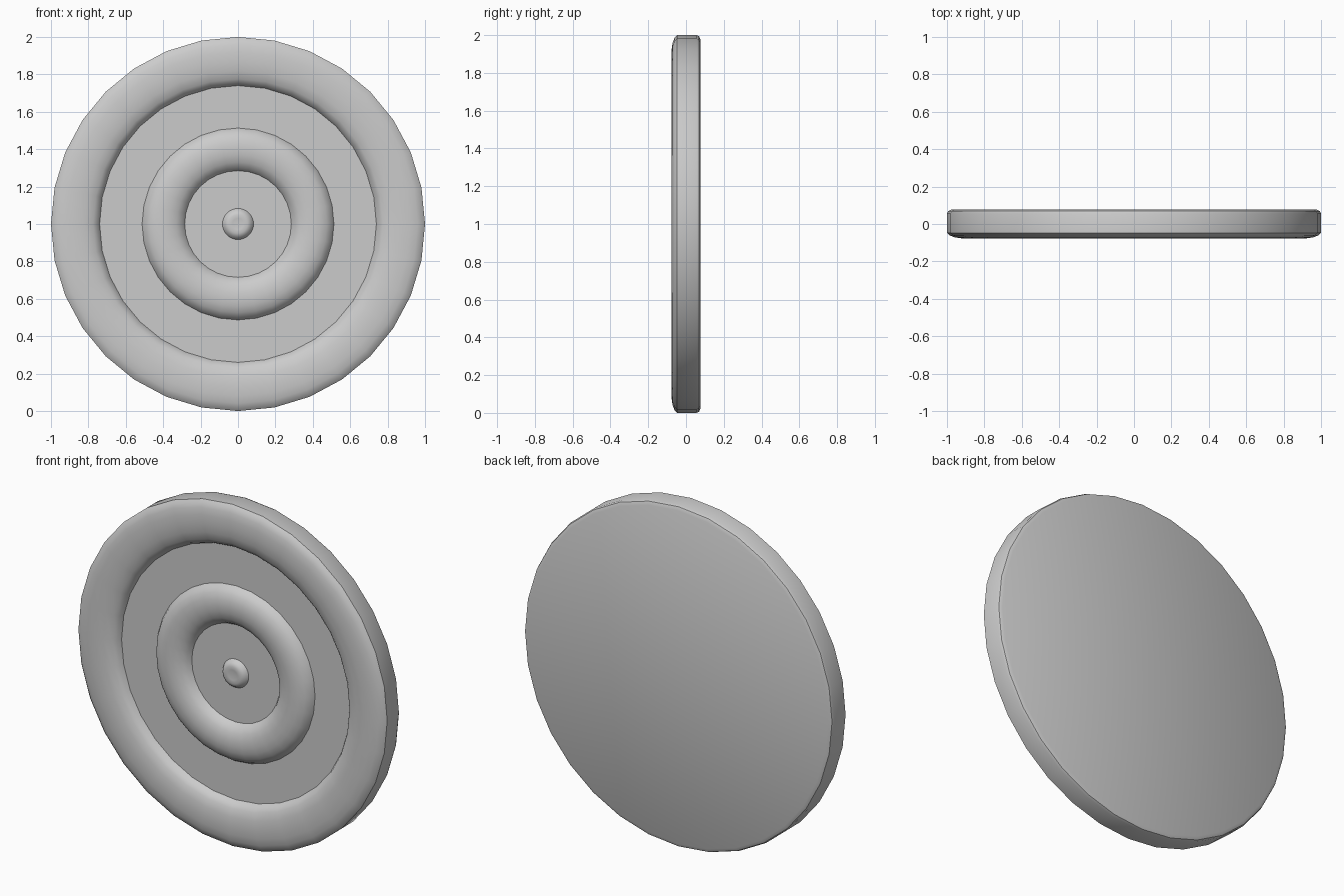
import bpy, bmesh, math

if "Cube" in bpy.data.objects:
    bpy.data.objects.remove(bpy.data.objects["Cube"])

SEGMENTS = 32
CENTRE_Z = 1.0


def lathe(name, profile, angle=40):
    """Turn a (radius, y) profile around the y axis; radius 0 makes a pole."""
    bm = bmesh.new()
    rings = []
    for r, y in profile:
        if r == 0:
            rings.append([bm.verts.new((0, y, CENTRE_Z))] * SEGMENTS)
        else:
            rings.append([bm.verts.new((r * math.sin(2 * math.pi * i / SEGMENTS), y,
                                        CENTRE_Z + r * math.cos(2 * math.pi * i / SEGMENTS)))
                          for i in range(SEGMENTS)])
    for a, b in zip(rings, rings[1:]):
        for i in range(SEGMENTS):
            j = (i + 1) % SEGMENTS
            bm.faces.new(list(dict.fromkeys((a[i], b[i], b[j], a[j]))))
    bmesh.ops.recalc_face_normals(bm, faces=bm.faces)
    mesh = bpy.data.meshes.new(name)
    bm.to_mesh(mesh)
    bm.free()
    obj = bpy.data.objects.new(name, mesh)
    bpy.context.collection.objects.link(obj)
    bpy.ops.object.select_all(action='DESELECT')
    obj.select_set(True)
    bpy.context.view_layer.objects.active = obj
    bpy.ops.object.shade_smooth_by_angle(angle=math.radians(angle))
    return obj


FLOOR, FRONT, BACK = -0.02, -0.078, 0.078

# One continuous round plate: boss, inner ring, outer rim, edge and back
lathe("round_plate", [
    # central boss with a small dimple
    (0, -0.047), (0.03, -0.049), (0.05, -0.051), (0.07, -0.042), (0.083, FLOOR),
    # inner floor and raised inner ring
    (0.285, FLOOR), (0.30, -0.043), (0.33, -0.063), (0.37, -0.074), (0.405, -0.076),
    (0.44, -0.073), (0.475, -0.061), (0.50, -0.042), (0.513, FLOOR),
    # outer floor and rounded rim
    (0.74, FLOOR), (0.752, -0.042), (0.775, -0.06), (0.82, -0.073), (0.87, FRONT),
    (0.92, -0.077), (0.96, -0.071), (0.985, -0.061), (1.0, -0.048),
    # edge and flat back
    (1.0, 0.055), (0.994, 0.069), (0.975, BACK), (0, BACK),
])
